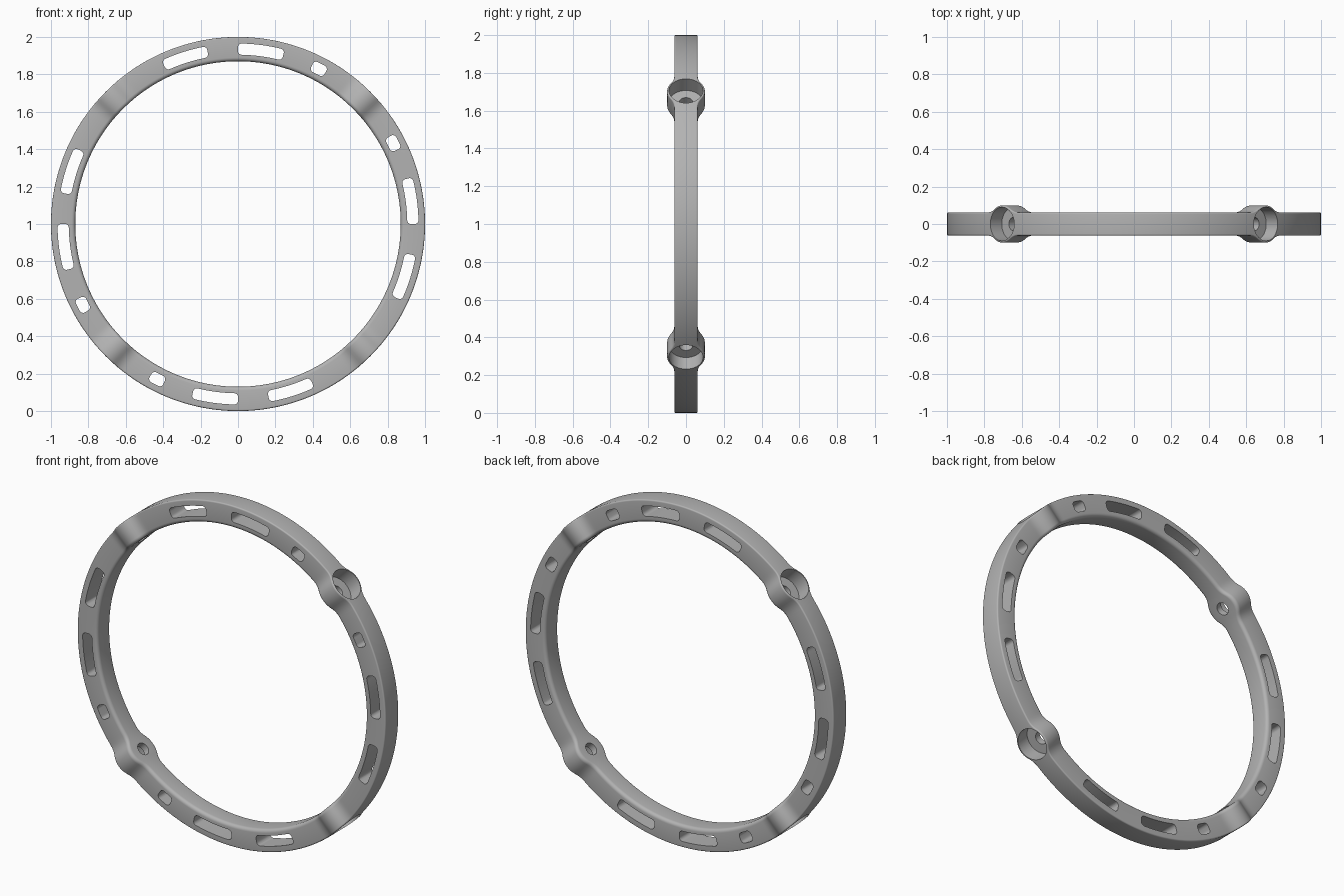
import bpy, bmesh
from math import sin, cos, pi, sqrt, radians, degrees
from mathutils import Vector

R_IN, R_OUT, HALF = 0.87, 1.0, 0.062     # ring radii and half thickness
BOSS, BLEND = 0.1, 0.1                   # boss radius and concave blend radius
STEPS = 480

if "Cube" in bpy.data.objects:
    bpy.data.objects.remove(bpy.data.objects["Cube"])

grey = bpy.data.materials.new("grey")
grey.use_nodes = True
grey.diffuse_color = (0.45, 0.45, 0.45, 1)
grey.node_tree.nodes["Principled BSDF"].inputs["Base Color"].default_value = grey.diffuse_color


def polar(r, a, y):
    return Vector((r * cos(a), y, 1 + r * sin(a)))


def make_object(name, bm):
    bmesh.ops.recalc_face_normals(bm, faces=bm.faces)
    mesh = bpy.data.meshes.new(name)
    bm.to_mesh(mesh)
    bm.free()
    mesh.materials.append(grey)
    ob = bpy.data.objects.new(name, mesh)
    bpy.context.collection.objects.link(ob)
    return ob


def half_width(u):
    """Half thickness at sideways distance u from a boss axis."""
    centre = HALF + BLEND
    reach = sqrt((BOSS + BLEND) ** 2 - centre ** 2)
    touch = reach * BOSS / (BOSS + BLEND)
    if u < touch:
        return sqrt(BOSS ** 2 - u * u)
    if u < reach:
        return centre - sqrt(BLEND ** 2 - (reach - u) ** 2)
    return HALF


def corner(r, direction, fillet, n=5):
    """Rounded edge as (radius, inset) pairs, running from wall to face."""
    return [(r + direction * fillet * (1 - cos(i / n * pi / 2)),
             fillet * (1 - sin(i / n * pi / 2))) for i in range(n + 1)]


# Ring body with a rounded section that swells at the four bosses
side = corner(R_IN, 1, 0.02) + corner(R_OUT, -1, 0.008)[::-1]
section = [(r, d, 1) for r, d in side] + [(r, d, -1) for r, d in reversed(side)]
bm = bmesh.new()
loops = []
for s in range(STEPS):
    a = 2 * pi * s / STEPS
    off = (a % (pi / 2)) - pi / 4
    loops.append([bm.verts.new(polar(r, a, sign * (half_width(abs(r * sin(off))) - d)))
                  for r, d, sign in section])
for s in range(STEPS):
    p, q = loops[s], loops[(s + 1) % STEPS]
    for i in range(len(section)):
        j = (i + 1) % len(section)
        bm.faces.new((p[i], p[j], q[j], q[i]))
ring = make_object("ring", bm)


def add_slot(bm, start, end, r0=0.905, r1=0.965, fillet=0.02):
    """Curved through slot with rounded corners; angles in degrees."""
    mid = (r0 + r1) / 2
    pad = fillet / mid
    a0, a1 = radians(start) + pad, radians(end) - pad
    outline = []
    for ca, cr, turn in ((a1, r1 - fillet, 0), (a0, r1 - fillet, 1),
                         (a0, r0 + fillet, 2), (a1, r0 + fillet, 3)):
        for i in range(6):
            t = (turn + i / 5) * pi / 2
            outline.append((cr + fillet * sin(t), ca + pad * cos(t)))
        # follow the arc along the long sides
        if turn in (0, 2):
            r = outline[-1][0]
            b0, b1 = (a1, a0) if turn == 0 else (a0, a1)
            outline += [(r, b0 + (b1 - b0) * k / 8) for k in range(1, 8)]
    # each quarter turn ends where the next straight side begins
    front = [bm.verts.new(polar(r, a, -0.2)) for r, a in outline]
    back = [bm.verts.new(polar(r, a, 0.2)) for r, a in outline]
    bm.faces.new(front)
    bm.faces.new(back[::-1])
    for i in range(len(front)):
        j = (i + 1) % len(front)
        bm.faces.new((front[i], back[i], back[j], front[j]))


def add_bore(bm, a, n=48):
    """Stepped radial bore: wide pocket outside, narrow hole inside."""
    axis, across = Vector((cos(a), 0, sin(a))), Vector((-sin(a), 0, cos(a)))
    rings = []
    for radius, dist in ((0.036, 0.8), (0.036, 0.91), (0.09, 0.91), (0.09, 1.1)):
        rings.append([bm.verts.new(Vector((0, 0, 1)) + axis * dist
                      + across * radius * cos(2 * pi * k / n)
                      + Vector((0, radius * sin(2 * pi * k / n), 0))) for k in range(n)])
    for p, q in zip(rings, rings[1:]):
        for k in range(n):
            m = (k + 1) % n
            bm.faces.new((p[k], p[m], q[m], q[k]))
    bm.faces.new(rings[0])
    bm.faces.new(rings[-1][::-1])


# Slots and bores: the pattern mirrors about the diagonal and repeats every half turn
bm = bmesh.new()
for turn in (0, 180):
    for start, end in ((0, 15), (-25, -10), (25, 30)):
        add_slot(bm, turn + start, turn + end)
        add_slot(bm, turn + 90 - end, turn + 90 - start)
for k in range(4):
    add_bore(bm, pi / 4 + k * pi / 2)
cutter = make_object("slot_and_bore_cutter", bm)
cutter.hide_render = True

cut = ring.modifiers.new("cut", "BOOLEAN")
cut.operation = "DIFFERENCE"
cut.solver = "EXACT"
cut.object = cutter
bpy.context.view_layer.objects.active = ring
bpy.ops.object.select_all(action="DESELECT")
ring.select_set(True)
bpy.ops.object.modifier_apply(modifier=cut.name)
bpy.data.objects.remove(cutter)
bpy.ops.object.shade_smooth_by_angle(angle=radians(30))
